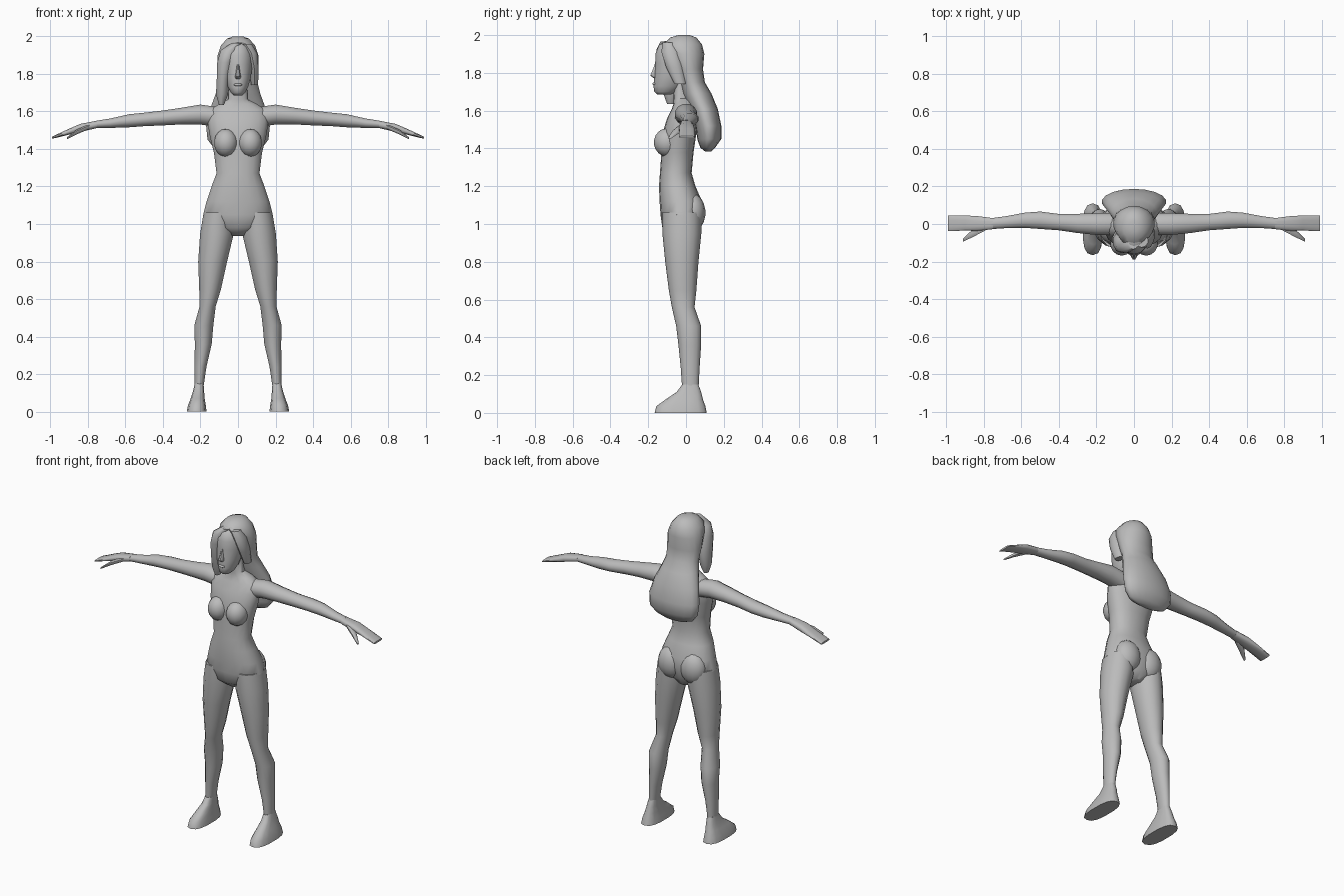
import bpy, bmesh, math
from mathutils import Vector

grey = bpy.data.materials.new("plain grey")
grey.diffuse_color = (0.5, 0.5, 0.5, 1)


def finish(name, bm, mirror=False, angle=50):
    bmesh.ops.recalc_face_normals(bm, faces=bm.faces[:])
    me = bpy.data.meshes.new(name)
    bm.to_mesh(me)
    bm.free()
    me.materials.append(grey)
    ob = bpy.data.objects.new(name, me)
    bpy.context.collection.objects.link(ob)
    if mirror:
        ob.modifiers.new("mirror", 'MIRROR')
    bpy.ops.object.select_all(action='DESELECT')
    ob.select_set(True)
    bpy.context.view_layer.objects.active = ob
    bpy.ops.object.shade_smooth_by_angle(angle=math.radians(angle))
    return ob


def loft(name, rings, axis='z', n=14, power=1.0, mirror=False, angle=50):
    """Skin of oval rings (x, y, z, radius, radius) across the given axis."""
    bm = bmesh.new()
    loops = []
    for x, y, z, a, b in rings:
        loop = []
        for i in range(n):
            t = 2 * math.pi * (i + 0.5) / n
            c, s = math.cos(t), math.sin(t)
            u = a * math.copysign(abs(c) ** power, c)
            v = b * math.copysign(abs(s) ** power, s)
            off = Vector((u, v, 0)) if axis == 'z' else Vector((0, u, v))
            loop.append(bm.verts.new(Vector((x, y, z)) + off))
        loops.append(loop)
    for p, q in zip(loops, loops[1:]):
        for i in range(n):
            j = (i + 1) % n
            bm.faces.new((p[i], p[j], q[j], q[i]))
    bm.faces.new(loops[0])
    bm.faces.new(loops[-1])
    return finish(name, bm, mirror, angle)


def upright(name, rows, **kw):
    """Centred loft from rows of (z, half width, front y, back y)."""
    return loft(name, [(0, (f + b) / 2, z, w, (b - f) / 2) for z, w, f, b in rows], **kw)


def ball(name, centre, radii, mirror=False):
    bm = bmesh.new()
    bmesh.ops.create_uvsphere(bm, u_segments=14, v_segments=9, radius=1)
    for v in bm.verts:
        v.co = Vector(centre) + Vector([c * r for c, r in zip(v.co, radii)])
    return finish(name, bm, mirror)


# Torso and neck
upright("torso", [
    (0.935, 0.04, -0.07, 0.04), (0.98, 0.12, -0.125, 0.07), (1.05, 0.188, -0.135, 0.085),
    (1.12, 0.17, -0.14, 0.085), (1.2, 0.143, -0.143, 0.05), (1.27, 0.116, -0.138, 0.03),
    (1.38, 0.13, -0.13, 0.04), (1.48, 0.155, -0.125, 0.055), (1.56, 0.165, -0.1, 0.06),
    (1.61, 0.15, -0.075, 0.055), (1.64, 0.1, -0.065, 0.045), (1.665, 0.052, -0.065, 0.035),
    (1.76, 0.048, -0.07, 0.03)], n=18, power=0.9)
ball("breast", (0.065, -0.1, 1.432), (0.064, 0.07, 0.075), mirror=True)
ball("buttock", (0.078, 0.035, 1.06), (0.085, 0.068, 0.1), mirror=True)

# Legs and feet
loft("leg", [
    (0.105, -0.022, 1.06, 0.08, 0.105), (0.112, -0.022, 0.95, 0.092, 0.103),
    (0.135, -0.022, 0.8, 0.079, 0.088), (0.149, -0.018, 0.65, 0.059, 0.073),
    (0.162, -0.015, 0.56, 0.044, 0.06), (0.182, 0.014, 0.46, 0.052, 0.066),
    (0.185, 0.02, 0.36, 0.046, 0.06), (0.2, 0.022, 0.24, 0.033, 0.05),
    (0.207, 0.023, 0.14, 0.025, 0.044)], mirror=True)
loft("foot", [
    (0.207, 0.023, 0.15, 0.024, 0.043), (0.21, 0.015, 0.11, 0.03, 0.065),
    (0.215, -0.01, 0.07, 0.038, 0.1), (0.219, -0.027, 0.035, 0.048, 0.13),
    (0.22, -0.028, 0, 0.054, 0.138)], power=0.75, mirror=True)

# Arms, hands and thumbs
loft("arm", [
    (0.11, 0, 1.57, 0.06, 0.055), (0.2, 0, 1.583, 0.06, 0.055),
    (0.3, 0.003, 1.575, 0.053, 0.046), (0.4, 0.01, 1.565, 0.045, 0.041),
    (0.5, 0.02, 1.557, 0.048, 0.037), (0.58, 0.02, 1.55, 0.042, 0.036),
    (0.68, 0.01, 1.537, 0.033, 0.026), (0.76, 0.002, 1.53, 0.03, 0.02)],
    axis='x', n=12, mirror=True)
loft("hand", [
    (0.75, 0.002, 1.531, 0.03, 0.02), (0.84, 0.003, 1.512, 0.041, 0.022),
    (0.9, 0.005, 1.492, 0.041, 0.016), (0.99, 0.004, 1.46, 0.043, 0.006)],
    axis='x', n=12, power=0.75, mirror=True)
loft("thumb", [
    (0.79, -0.015, 1.52, 0.02, 0.014), (0.86, -0.05, 1.49, 0.022, 0.014),
    (0.91, -0.085, 1.457, 0.009, 0.006)], axis='x', n=8, mirror=True)

# Face
upright("face", [
    (1.685, 0.025, -0.15, -0.08), (1.7, 0.04, -0.168, -0.05), (1.73, 0.055, -0.172, -0.02),
    (1.78, 0.07, -0.168, 0.0), (1.85, 0.079, -0.163, 0.02), (1.9, 0.078, -0.162, 0.02),
    (1.945, 0.065, -0.145, 0.01), (1.97, 0.04, -0.11, 0.0)])
loft("nose", [
    (0, -0.155, 1.773, 0.014, 0.018), (0, -0.165, 1.785, 0.017, 0.026),
    (0, -0.16, 1.815, 0.011, 0.018), (0, -0.155, 1.85, 0.007, 0.01)], n=8)
ball("lips", (0, -0.162, 1.742), (0.022, 0.016, 0.009))

# Hair: long back mass, plus a lock swept over one side of the face
upright("hair", [
    (2.0, 0.025, -0.04, 0.02), (1.987, 0.06, -0.085, 0.055), (1.95, 0.093, -0.12, 0.085),
    (1.9, 0.11, -0.1, 0.097), (1.82, 0.112, -0.06, 0.09), (1.75, 0.106, -0.035, 0.1),
    (1.69, 0.122, -0.02, 0.135), (1.61, 0.152, 0.02, 0.168), (1.52, 0.172, 0.05, 0.187),
    (1.45, 0.165, 0.06, 0.187), (1.405, 0.13, 0.075, 0.155), (1.385, 0.07, 0.1, 0.135)], n=18)
loft("swept_lock", [
    (-0.005, -0.1, 1.965, 0.03, 0.035), (-0.045, -0.105, 1.925, 0.05, 0.05),
    (-0.068, -0.095, 1.86, 0.045, 0.06), (-0.08, -0.085, 1.77, 0.035, 0.055),
    (-0.085, -0.08, 1.69, 0.034, 0.04), (-0.088, -0.08, 1.635, 0.014, 0.02)], n=10)
loft("side_lock", [
    (0.04, -0.09, 1.96, 0.035, 0.035), (0.072, -0.08, 1.91, 0.032, 0.05),
    (0.087, -0.06, 1.83, 0.024, 0.045), (0.088, -0.03, 1.74, 0.02, 0.03)], n=10)
